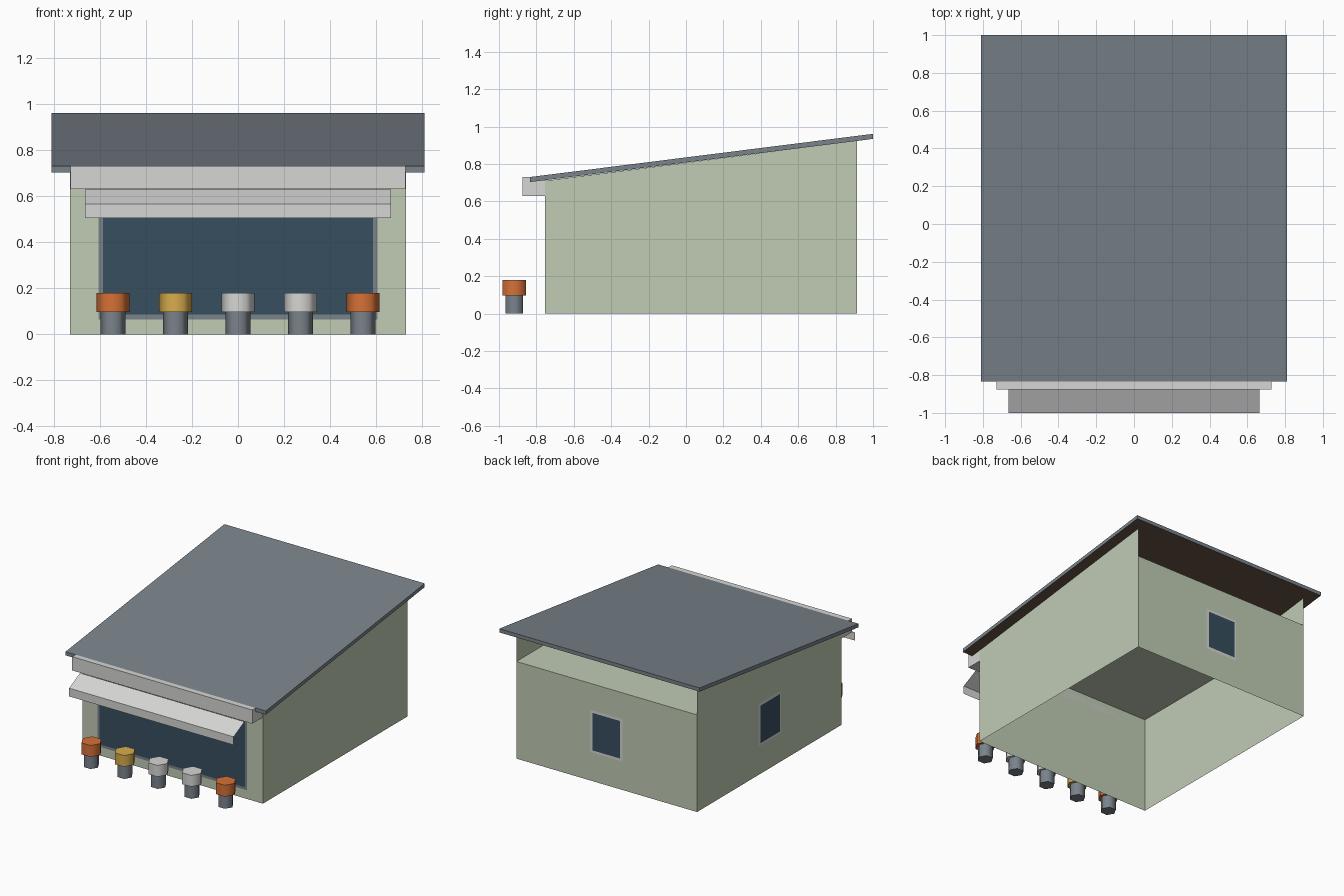
import bpy, bmesh, math

if "Cube" in bpy.data.objects:
    bpy.data.objects.remove(bpy.data.objects["Cube"])


def material(name, r, g, b):
    def lin(c):
        c /= 255
        return c / 12.92 if c <= 0.04045 else ((c + 0.055) / 1.055) ** 2.4
    m = bpy.data.materials.new(name)
    m.diffuse_color = (lin(r), lin(g), lin(b), 1)
    m.use_nodes = True
    m.node_tree.nodes["Principled BSDF"].inputs["Base Color"].default_value = m.diffuse_color
    return m


GREEN = material("pale_green", 192, 204, 181)
SLATE = material("slate_grey", 122, 131, 139)
BROWN = material("dark_brown", 98, 78, 65)
WHITE = material("off_white", 214, 214, 213)
GLASS = material("dark_glass", 55, 78, 94)
ORANGE = material("orange", 215, 113, 55)
GOLD = material("gold", 215, 172, 78)


def mesh(name, verts, faces, *mats):
    me = bpy.data.meshes.new(name)
    me.from_pydata(verts, [], faces)
    for m in mats:
        me.materials.append(m)
    ob = bpy.data.objects.new(name, me)
    bpy.context.collection.objects.link(ob)
    return ob


def prism(name, profile, half, *mats):
    """Extrude a (y, z) profile along x from -half to half."""
    n = len(profile)
    verts = [(x, y, z) for x in (-half, half) for y, z in profile]
    faces = [tuple(range(n)), tuple(range(n, 2 * n))]
    faces += [(i, (i + 1) % n, n + (i + 1) % n, n + i) for i in range(n)]
    ob = mesh(name, verts, faces, *mats)
    bm = bmesh.new()
    bm.from_mesh(ob.data)
    bmesh.ops.recalc_face_normals(bm, faces=bm.faces)
    bm.to_mesh(ob.data)
    bm.free()
    return ob


def plate(name, side, mid, width, z0, z1, off, mat):
    """Thin upright panel lying on the front, back or left wall."""
    a, b = mid - width / 2, mid + width / 2
    corners = [(a, z0), (b, z0), (b, z1), (a, z1)]
    place = {"front": lambda u, z: (u, FRONT - off, z),
             "back": lambda u, z: (-u, BACK + off, z),
             "left": lambda u, z: (-HALF - off, -u, z)}[side]
    mesh(name, [place(u, z) for u, z in corners], [(0, 1, 2, 3)], mat)


def hex_post(name, x, radius, z0, z1, mat):
    bpy.ops.mesh.primitive_cylinder_add(vertices=6, radius=radius, depth=z1 - z0,
                                        location=(x, -0.918, (z0 + z1) / 2),
                                        rotation=(0, 0, math.radians(30)))
    ob = bpy.context.object
    ob.name = name
    ob.data.materials.append(mat)
    bpy.ops.object.shade_smooth_by_angle(angle=math.radians(65))


HALF, FRONT, BACK, TOP = 0.73, -0.755, 0.915, 0.71

# Wall box, open underneath
walls = prism("walls", [(FRONT, 0), (BACK, 0), (BACK, TOP), (FRONT, TOP)], HALF, GREEN)
bm = bmesh.new()
bm.from_mesh(walls.data)
bmesh.ops.delete(bm, geom=[f for f in bm.faces if f.normal.z < -0.9], context="FACES")
bm.to_mesh(walls.data)
bm.free()

# Triangular gables between the wall box and the sloping roof
for s, name in ((-1, "left_gable"), (1, "right_gable")):
    tri = [(s * HALF, FRONT, TOP), (s * HALF, BACK, TOP), (s * HALF, BACK, 0.924)]
    mesh(name, tri, [(0, 1, 2) if s > 0 else (2, 1, 0)], GREEN)

# Sloping roof slab with a brown underside
roof = prism("roof", [(-0.835, 0.703), (1, 0.934), (1, 0.961), (-0.835, 0.73)], 0.81, SLATE, BROWN)
for f in roof.data.polygons:
    f.material_index = int(f.normal.z < -0.5)

# Fascia box above the shop front
prism("fascia", [(-0.875, 0.63), (FRONT, 0.63), (FRONT, 0.73), (-0.875, 0.73)], 0.728, WHITE)

# Awning: sloped sheet with a hanging valance
ax = 0.665
mesh("awning", [(x, y, z) for y, z in ((-0.875, 0.628), (-1, 0.565), (-1, 0.505)) for x in (-ax, ax)],
     [(0, 2, 3, 1), (2, 4, 5, 3)], WHITE)

# Shop window
plate("shop_window_frame", "front", 0, 1.21, 0.065, 0.58, 0.003, SLATE)
plate("shop_window_glass", "front", 0, 1.175, 0.085, 0.56, 0.006, GLASS)

# Small windows on the back and left walls
for side, mid in (("back", 0), ("left", -0.08)):
    plate(side + "_window_frame", side, mid, 0.26, 0.21, 0.52, 0.003, WHITE)
    plate(side + "_window_glass", side, mid, 0.225, 0.228, 0.502, 0.006, GLASS)

# Row of stools: slate base, coloured seat
for i, mat in enumerate((ORANGE, GOLD, WHITE, WHITE, ORANGE)):
    x = (i - 2) * 0.2715
    hex_post(f"stool_base_{i + 1}", x, 0.054, 0, 0.097, SLATE)
    hex_post(f"stool_seat_{i + 1}", x, 0.072, 0.097, 0.18, mat)
